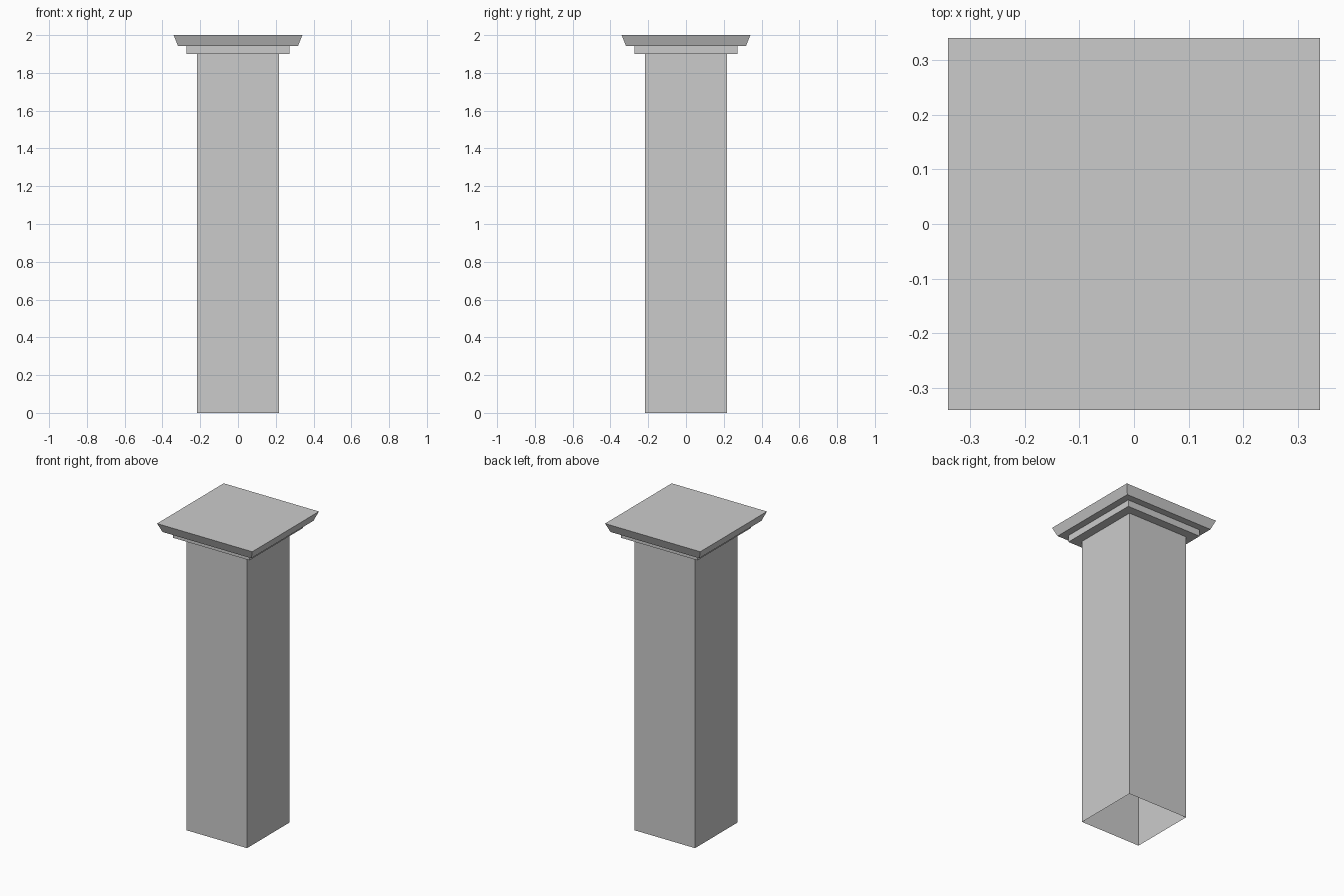
import bpy, bmesh

if "Cube" in bpy.data.objects:
    bpy.data.objects.remove(bpy.data.objects["Cube"])


def square_part(name, profile, close_top=False):
    """Skin square rings given as (half width, height), bottom to top."""
    bm = bmesh.new()
    rings = [[bm.verts.new((sx * r, sy * r, z))
              for sx, sy in ((-1, -1), (1, -1), (1, 1), (-1, 1))]
             for r, z in profile]
    for low, high in zip(rings, rings[1:]):
        for i in range(4):
            j = (i + 1) % 4
            bm.faces.new((low[i], low[j], high[j], high[i]))
    if close_top:
        bm.faces.new(rings[-1])
    mesh = bpy.data.meshes.new(name)
    bm.to_mesh(mesh)
    bm.free()
    obj = bpy.data.objects.new(name, mesh)
    bpy.context.collection.objects.link(obj)
    return obj


SHAFT, COLLAR = 0.216, 0.273
Z_COLLAR, Z_CAP, Z_TOP = 1.90, 1.943, 2.0

# Hollow shaft, open at the bottom
square_part("shaft", [(SHAFT, 0), (SHAFT, Z_COLLAR)])

# Straight collar with its underside ledge
square_part("collar", [(SHAFT, Z_COLLAR), (COLLAR, Z_COLLAR), (COLLAR, Z_CAP)])

# Flared cap slab with ledge and flat top
square_part("cap", [(COLLAR, Z_CAP), (0.318, Z_CAP), (0.341, Z_TOP)], close_top=True)
